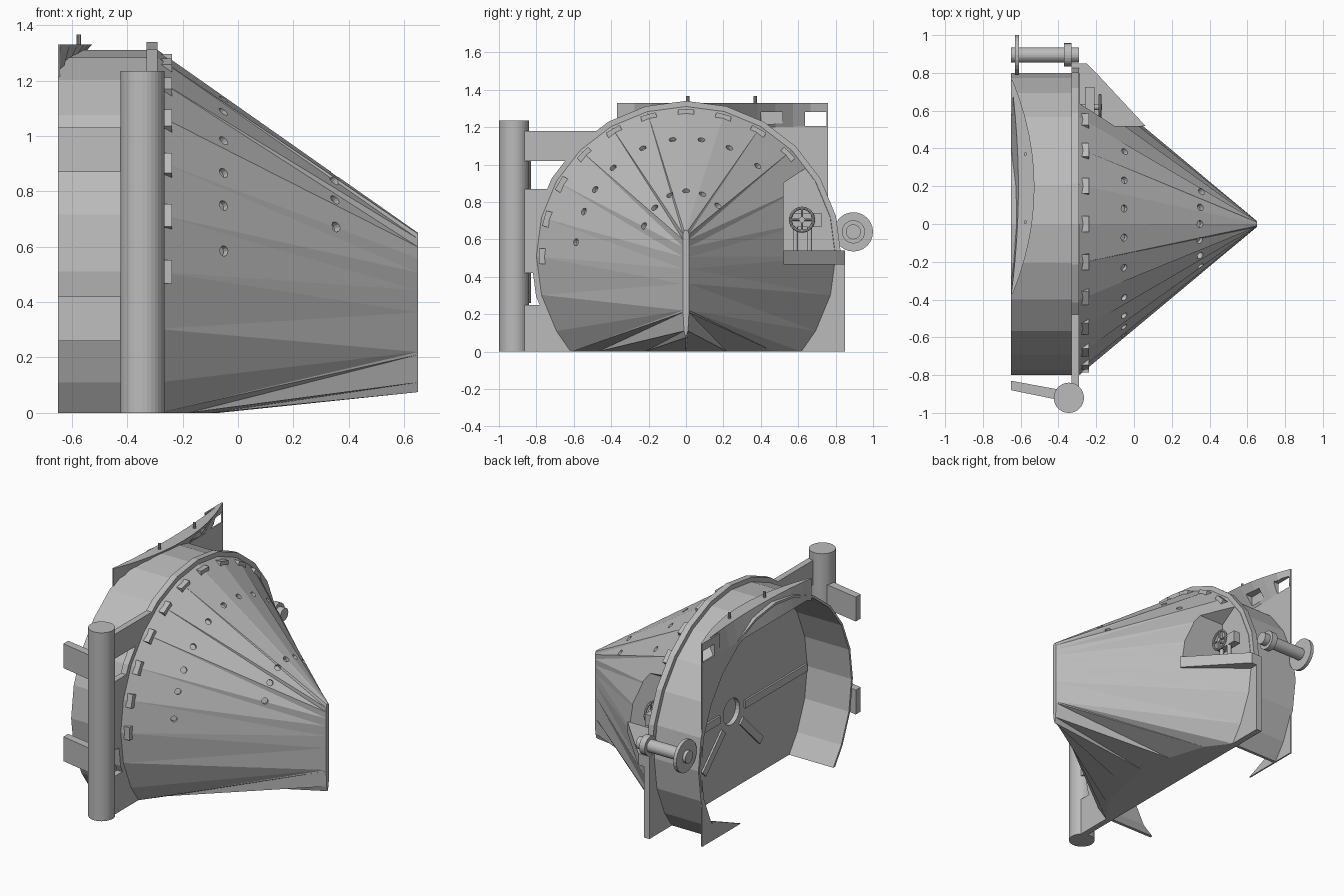
import bpy, bmesh, math
from mathutils import Vector

cube = bpy.data.objects.get("Cube")
if cube:
    bpy.data.objects.remove(cube)

steel = bpy.data.materials.new("grey_steel")
steel.use_nodes = True
steel.diffuse_color = (0.5, 0.5, 0.5, 1)
steel.node_tree.nodes["Principled BSDF"].inputs["Base Color"].default_value = (0.5, 0.5, 0.5, 1)

CZ = 0.51           # height of the drum axis
FRONT, BACK, TIP = -0.29, -0.33, 0.65


def finish(name, bm):
    bmesh.ops.recalc_face_normals(bm, faces=bm.faces)
    mesh = bpy.data.meshes.new(name)
    bm.to_mesh(mesh)
    bm.free()
    mesh.materials.append(steel)
    obj = bpy.data.objects.new(name, mesh)
    bpy.context.collection.objects.link(obj)
    return obj


def prism(name, pts, a, b, axis="x"):
    """Extrude a 2D outline along an axis from a to b."""
    place = {"x": lambda u, v, w: (w, u, v),
             "z": lambda u, v, w: (u, v, w)}[axis]
    bm = bmesh.new()
    lo = [bm.verts.new(place(u, v, a)) for u, v in pts]
    hi = [bm.verts.new(place(u, v, b)) for u, v in pts]
    bm.faces.new(lo)
    bm.faces.new(hi)
    for i in range(len(pts)):
        j = (i + 1) % len(pts)
        bm.faces.new((lo[i], lo[j], hi[j], hi[i]))
    return finish(name, bm)


def rect(u0, u1, v0, v1):
    return [(u0, v0), (u1, v0), (u1, v1), (u0, v1)]


def rod(name, p, q, r, sides=24):
    p, q = Vector(p), Vector(q)
    bm = bmesh.new()
    bmesh.ops.create_cone(bm, cap_ends=True, segments=sides, radius1=r, radius2=r, depth=(q - p).length)
    rot = (q - p).to_track_quat("Z", "Y")
    for v in bm.verts:
        v.co = rot @ v.co + (p + q) / 2
    return finish(name, bm)


def cut(obj, cutter):
    mod = obj.modifiers.new("cut", "BOOLEAN")
    mod.operation = "DIFFERENCE"
    mod.solver = "EXACT"
    mod.object = cutter
    cutter.hide_render = True
    cutter.hide_viewport = True
    cutter.display_type = "WIRE"


def arc(r):
    """Circle outline in y, z that stops on the ground."""
    end = math.degrees(math.asin(CZ / r))
    angles = [-end] + list(range(-30, 211, 15)) + [180 + end]
    return [(r * math.cos(math.radians(a)), max(0, CZ + r * math.sin(math.radians(a)))) for a in angles]


def nose_height(z):
    return 0.22 + 0.43 * min(1, max(0, (z - 0.115) / 1.185)) ** 0.6


# Tapered body, lofted from the round base and a pointed floor to the upright nose edge
bm = bmesh.new()
ring = [(FRONT, y, z, nose_height(z)) for y, z in arc(0.8)]
rim_count = len(ring)
ring += [(-0.18, -0.47, 0, 0.21), (-0.1, -0.22, 0, 0.11), (-0.07, 0, 0, 0.075),
         (-0.1, 0.22, 0, 0.11), (-0.18, 0.47, 0, 0.21)]
base = [bm.verts.new((x, y, z)) for x, y, z, n in ring]
tip = [bm.verts.new((TIP, 0.016 * max(-1, min(1, y * 3)), n)) for x, y, z, n in ring]
bm.faces.new(base[:rim_count])
bm.faces.new(base[rim_count - 1:] + base[:1])
bm.faces.new(tip)
for i in range(len(base)):
    j = (i + 1) % len(base)
    bm.faces.new((base[i], base[j], tip[j]))
    bm.faces.new((base[i], tip[j], tip[i]))
bmesh.ops.remove_doubles(bm, verts=bm.verts, dist=0.0005)
body = finish("tapered_body", bm)
cut(body, prism("pocket_cutter", [(0.52, 0.53), (1, 0.53), (1, 1.22), (0.64, 0.98), (0.52, 0.9)], -0.288, 0.3))


# Two rows of round sockets in the tapered surface
def surface(angle, x):
    y, z = 0.8 * math.cos(angle), CZ + 0.8 * math.sin(angle)
    t = (x - FRONT) / (TIP - FRONT)
    return Vector((x, y * (1 - t), z + (nose_height(z) - z) * t))


for x, angles in ((-0.05, (50, 67, 82, 97, 113, 131, 145, 157, 172)),
                  (0.35, (10, 50, 70, 90, 110, 131, 150))):
    for k, deg in enumerate(angles):
        a = math.radians(deg)
        p = surface(a, x)
        n = (surface(a + 0.02, x) - p).cross(surface(a, x + 0.02) - p).normalized()
        if n.y * p.y + n.z * (p.z - CZ) < 0:
            n = -n
        cut(body, rod(f"socket_cutter_{x}_{k}", p - n * 0.025, p + n * 0.03, 0.019, 12))

# Round flange with hub opening
flange = prism("flange", arc(0.83), BACK, FRONT)
cut(flange, rod("hub_cutter", (-0.4, 0, CZ), (-0.3, 0, CZ), 0.085))
prism("flange_foot_plate", rect(0.55, 0.85, 0, 0.54), BACK, FRONT)
prism("post_foot_plate", rect(-0.87, -0.55, 0, 0.25), BACK, FRONT)
prism("post_side_plate", [(-0.87, 0.42), (-0.78, 0.42), (-0.7, 0.87), (-0.87, 0.87)], BACK, FRONT)
prism("post_top_plate", rect(-0.87, -0.47, 1.02, 1.18), BACK, FRONT)

# Spokes behind the flange
for k, (angle, r1) in enumerate([(180, 0.77), (0, 0.77), (-45, 0.42), (-135, 0.42)]):
    c, s = math.cos(math.radians(angle)), math.sin(math.radians(angle))
    prism(f"spoke_{k}", [(r * c - w * s, CZ + r * s + w * c)
                         for r, w in ((0.13, -0.025), (r1, -0.025), (r1, 0.025), (0.13, 0.025))],
          BACK - 0.012, BACK)

# Open drum shell
prism("drum_shell", arc(0.8) + arc(0.785)[::-1], -0.65, BACK)

# Rear corner plate with a pointed foot
rear = prism("rear_corner_plate", [(-0.37, 0), (0.76, 0), (0.76, 1.33), (0.58, 1.33), (0.58, 1.2), (-0.37, 1.2)],
             -0.65, -0.64)
cut(rear, rod("rear_opening_cutter", (-0.8, 0, CZ), (-0.5, 0, CZ), 0.77))
prism("rear_foot_point", [(0.36, 0), (0.62, 0), (0.66, 0.13)], -0.65, -0.64)

# Bowed hood leaning forward from the plate
bm = bmesh.new()
rows = []
for k in range(13):
    u = -1 + k / 6
    depth = 0.115 * (1 - u * u)
    y = 0.195 + 0.565 * u
    rows.append([bm.verts.new(co) for co in
                 ((-0.65, y, 1.2), (-0.65 + 0.33 * depth, y, 1.33),
                  (-0.642 + depth, y, 1.33), (-0.642, y, 1.2))])
bm.faces.new(rows[0])
bm.faces.new(rows[-1])
for r0, r1 in zip(rows, rows[1:]):
    for i in range(4):
        j = (i + 1) % 4
        bm.faces.new((r0[i], r0[j], r1[j], r1[i]))
hood = finish("top_hood", bm)
for k, y in enumerate((0.01, 0.37)):
    rod(f"hood_pin_{k}", (-0.575, y, 1.3), (-0.575, y, 1.367), 0.009, 10)

# Corner window goes right through, the other is a recess in the hood
corner_window = prism("corner_window_cutter", rect(0.635, 0.75, 1.205, 1.28), -0.8, -0.5)
cut(rear, corner_window)
cut(hood, corner_window)
cut(hood, prism("hood_recess_cutter", rect(0.4, 0.515, 1.205, 1.28), -0.63, -0.4))

# Hinge post with two slanted arms
rod("hinge_post", (-0.345, -0.92, 0), (-0.345, -0.92, 1.235), 0.08, 32)
for k, z in enumerate((0.26, 0.87)):
    prism(f"hinge_arm_{k}", [(-0.65, -0.83), (-0.65, -0.88), (-0.38, -0.935), (-0.38, -0.88)], z, z + 0.16, "z")

# Latch blocks around the base
for k in range(10):
    a = math.radians(45 + 15 * k)
    c, s = math.cos(a), math.sin(a)
    prism(f"latch_block_{k}", [(r * c - t * s, CZ + r * s + t * c)
                               for r, t in ((0.75, -0.042), (0.785, -0.042), (0.785, 0.042), (0.75, 0.042))],
          -0.29, -0.238)

# Pocket shelf with handwheel valve
prism("pocket_shelf", [(FRONT, 0.52), (0.06, 0.52), (-0.2, 0.8), (-0.25, 0.85), (FRONT, 0.85)], 0.465, 0.54, "z")
WX, WY, WZ = -0.18, 0.62, 0.705
bpy.ops.mesh.primitive_torus_add(location=(WX, WY, WZ), rotation=(0, math.pi / 2, 0), major_radius=0.062,
                                 minor_radius=0.008, major_segments=24, minor_segments=8)
wheel = bpy.context.object
wheel.name = "handwheel_rim"
wheel.data.materials.append(steel)
for k in range(2):
    a = k * math.pi / 2
    d = Vector((0, math.cos(a), math.sin(a))) * 0.06
    c = Vector((WX, WY, WZ))
    rod(f"handwheel_spoke_{k}", c - d, c + d, 0.006, 8)
rod("handwheel_stem", (FRONT, WY, WZ), (WX + 0.01, WY, WZ), 0.016, 12)
prism("valve_body", rect(0.56, 0.725, 0.665, 0.74), -0.26, -0.21)
for k, y in enumerate((0.585, 0.66)):
    rod(f"valve_leg_{k}", (-0.225, y, 0.53), (-0.225, y, 0.68), 0.014, 12)

# Locking pin beside the drum
for name, x0, x1, r in (("lock_pin", -0.65, -0.29, 0.04), ("lock_disc", -0.63, -0.608, 0.105),
                        ("lock_collar", -0.37, -0.33, 0.062)):
    rod(name, (x0, 0.895, 0.64), (x1, 0.895, 0.64), r)
